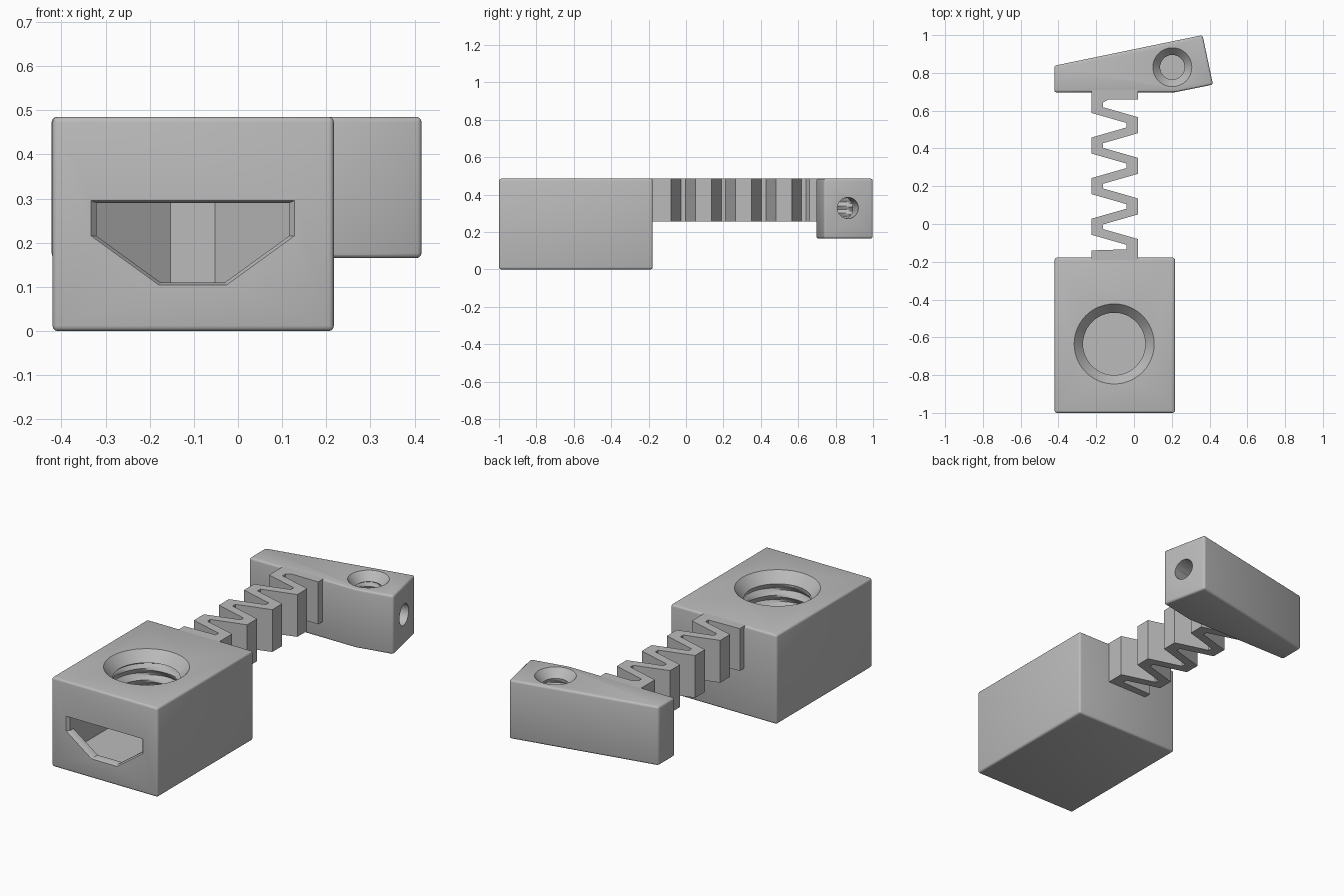
import bpy, bmesh
from math import cos, sin, pi
from mathutils import Vector

cube = bpy.data.objects.get("Cube")
if cube:
    bpy.data.objects.remove(cube, do_unlink=True)

grey = bpy.data.materials.new("plain_grey")
grey.use_nodes = True
colour = (0.5, 0.5, 0.5, 1)
grey.diffuse_color = colour
grey.node_tree.nodes["Principled BSDF"].inputs["Base Color"].default_value = colour

TOP = 0.485


def loft(name, rings):
    """Solid skinned through rings of equal point counts, capped at both ends."""
    bm = bmesh.new()
    loops = [[bm.verts.new(p) for p in ring] for ring in rings]
    n = len(loops[0])
    for a, b in zip(loops, loops[1:]):
        for i in range(n):
            j = (i + 1) % n
            bm.faces.new((a[i], a[j], b[j], b[i]))
    bm.faces.new(loops[0][::-1])
    bm.faces.new(loops[-1])
    bmesh.ops.recalc_face_normals(bm, faces=bm.faces)
    mesh = bpy.data.meshes.new(name)
    bm.to_mesh(mesh)
    bm.free()
    mesh.materials.append(grey)
    obj = bpy.data.objects.new(name, mesh)
    bpy.context.collection.objects.link(obj)
    return obj


def prism(name, outline, z0, z1):
    return loft(name, [[(x, y, z) for x, y in outline] for z in (z0, z1)])


def activate(obj):
    bpy.ops.object.select_all(action='DESELECT')
    obj.select_set(True)
    bpy.context.view_layer.objects.active = obj


def round_edges(obj, width):
    activate(obj)
    mod = obj.modifiers.new("rounding", 'BEVEL')
    mod.width, mod.segments = width, 3
    mod.limit_method = 'ANGLE'
    bpy.ops.object.modifier_apply(modifier=mod.name)


def cut(obj, cutter):
    activate(obj)
    mod = obj.modifiers.new("cut", 'BOOLEAN')
    mod.operation, mod.solver, mod.object = 'DIFFERENCE', 'EXACT', cutter
    bpy.ops.object.modifier_apply(modifier=mod.name)
    bpy.data.objects.remove(cutter, do_unlink=True)


def threaded_bore(name, cx, cy, bottom, radius, depth, pitch, mouth, sink):
    """Helical thread cutter with a conical mouth."""
    sides, cone = 48, TOP - sink
    steps = round((cone - bottom) / pitch * 6)
    rings = []

    def ring(z, r_at):
        rings.append([(cx + r_at(a) * cos(a), cy + r_at(a) * sin(a), z)
                      for a in (2 * pi * i / sides for i in range(sides))])

    for k in range(steps):
        z = bottom + (cone - bottom) * k / steps
        ring(z, lambda a: radius + depth * (1 - abs(2 * ((z / pitch - a / (2 * pi)) % 1) - 1)))
    ring(cone, lambda a: radius)
    ring(TOP, lambda a: mouth)
    ring(TOP + 0.02, lambda a: mouth)
    return loft(name, rings)


# Main block
block = prism("main_block", [(-0.42, -1), (0.217, -1), (0.217, -0.178), (-0.42, -0.178)], 0, TOP)
round_edges(block, 0.012)

# Inner chamber, narrowing towards the back
cx = -0.1025
half = [(0.22, -0.955), (0.22, -0.55), (0.05, -0.42)]
chamber = [(cx + x, y) for x, y in half] + [(cx - x, y) for x, y in reversed(half)]
cut(block, prism("chamber_cutter", chamber, 0.1, 0.3))

# Front window with a flared lip
window = [(0.2175, 0.09), (0.2175, 0.015), (0.0725, -0.09)]
window += [(-x, z) for x, z in reversed(window)]
cut(block, loft("window_cutter", [[(cx + x * s, y, 0.2 + z * s) for x, z in window]
                                  for y, s in ((-1.01, 1.08), (-1, 1.06), (-0.985, 1), (-0.9, 1))]))

# Large threaded bore
cut(block, threaded_bore("bore_cutter", -0.105, -0.635, 0.2, 0.165, 0.022, 0.062, 0.212, 0.055))

# Zigzag spring outline: right side going back, left side coming forward
L, R, PITCH, TIP, GAP = -0.225, 0.02, 0.215, 0.0425, 0.012
right = [(R, -0.19)]
left = [(L, -0.19), (L, -0.14)]
for i in range(4):
    c = -0.122 + i * PITCH
    d = c + PITCH / 2
    right += [(R, c - TIP), (R, c + TIP), (L + 0.06, d - GAP), (L + 0.06, d + GAP)]
    left += [(R - 0.06, c - GAP), (R - 0.06, c + GAP), (L, d - TIP), (L, d + TIP)]
right += [(L + 0.09, 0.66), (R, 0.66), (R, 0.71)]
left += [(L, 0.71)]
spring = prism("zigzag_spring", right + left[::-1], 0.255, TOP)

# Slanted end arm
arm = prism("end_arm", [(-0.422, 0.697), (0.215, 0.697), (0.418, 0.738),
                        (0.363, 1.0), (-0.422, 0.838)], 0.165, TOP)
round_edges(arm, 0.012)
cut(arm, threaded_bore("small_bore_cutter", 0.203, 0.83, 0.26, 0.065, 0.012, 0.04, 0.103, 0.045))

# Cross hole through the arm's end face into the small bore
axis = Vector((0.978, 0.207, 0))
across, up = Vector((-0.207, 0.978, 0)), Vector((0, 0, 1))
middle = Vector((0.391, 0.866, 0.328))
cut(arm, loft("cross_hole_cutter", [[middle + axis * t + (across * cos(a) + up * sin(a)) * 0.057
                                     for a in (2 * pi * i / 32 for i in range(32))]
                                    for t in (0.04, -0.19)]))

# Smooth shading on the rounded parts
for obj in (block, arm):
    activate(obj)
    bpy.ops.object.shade_smooth_by_angle(angle=pi / 6)
